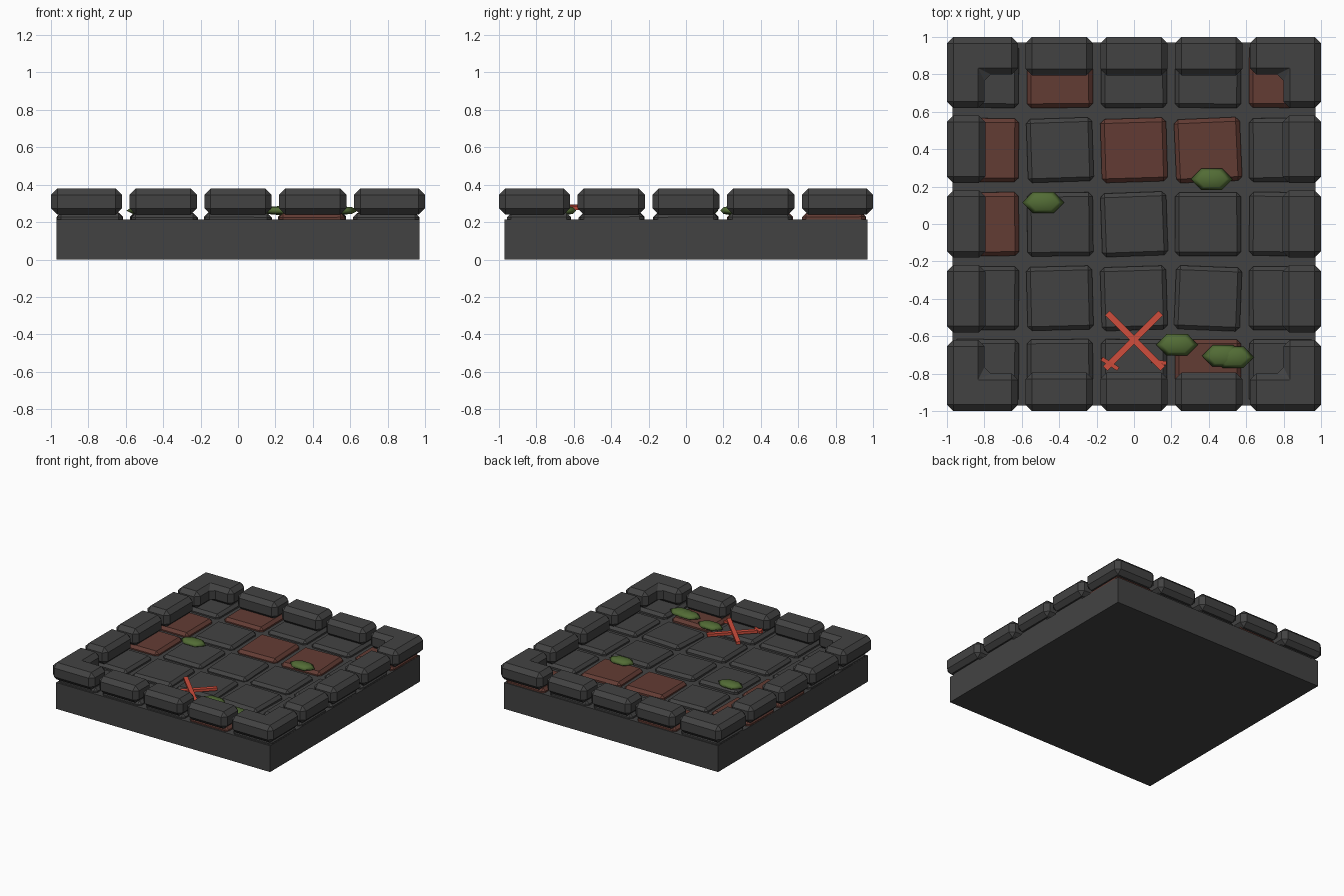
import bpy, bmesh, math, random
from mathutils import Matrix, Vector

if "Cube" in bpy.data.objects:
    bpy.data.objects.remove(bpy.data.objects["Cube"])

random.seed(4)


def material(name, rgb):
    m = bpy.data.materials.new(name)
    m.diffuse_color = (*rgb, 1)
    m.use_nodes = True
    m.node_tree.nodes["Principled BSDF"].inputs["Base Color"].default_value = m.diffuse_color
    return m


GREY = material("dark_stone", (0.055, 0.055, 0.055))
BRICK = material("brick_red", (0.125, 0.045, 0.034))
GREEN = material("moss_green", (0.085, 0.15, 0.036))
RED = material("bright_red", (0.62, 0.075, 0.045))


def finish(bm, name, mat):
    bmesh.ops.recalc_face_normals(bm, faces=bm.faces[:])
    me = bpy.data.meshes.new(name)
    bm.to_mesh(me)
    bm.free()
    me.materials.append(mat)
    ob = bpy.data.objects.new(name, me)
    bpy.context.collection.objects.link(ob)
    return ob


def prism(name, outline, z0, z1, bevel, mat):
    """Extruded outline with chamfered edges."""
    bm = bmesh.new()
    face = bm.faces.new([bm.verts.new((x, y, z0)) for x, y in outline])
    new = bmesh.ops.extrude_face_region(bm, geom=[face])["geom"]
    for v in new:
        if isinstance(v, bmesh.types.BMVert):
            v.co.z = z1
    bmesh.ops.recalc_face_normals(bm, faces=bm.faces[:])
    if bevel:
        bmesh.ops.bevel(bm, geom=bm.edges[:], offset=bevel, segments=1,
                        profile=0.5, affect='EDGES')
    return finish(bm, name, mat)


def rect(x0, x1, y0, y1):
    return [(x0, y0), (x1, y0), (x1, y1), (x0, y1)]


# Foundation slab
prism("base_slab", rect(-0.97, 0.97, -0.97, 0.97), 0, 0.215, 0, GREY)

# Paving blocks, slightly turned and tipped
brick_cells = {(1, 4), (4, 4), (0, 3), (2, 3), (3, 3), (0, 2), (3, 0)}
for col in range(5):
    for row in range(5):
        cx, cy = (col - 2) * 0.4, (row - 2) * 0.4
        edge = col in (0, 4) or row in (0, 4)
        cx -= 0.008 * (col - 2) / 2
        cy -= 0.008 * (row - 2) / 2
        if row == 0:
            cy += 0.006
        mat = BRICK if (col, row) in brick_cells else GREY
        h = 0.176
        ob = prism("paving_block", rect(-h, h, -h + 0.006, h - 0.006),
                   -0.113, 0.113, 0.022, mat)
        turn = math.radians(random.uniform(-0.6, 0.6) if edge else random.uniform(-2.5, 2.5))
        tip = [math.radians(random.uniform(*r)) for r in ((0.3, 1.6), (-0.8, 0.8))]
        if edge:
            tip = [t * 0.4 for t in tip]
        ob.data.transform(Matrix.Translation((cx, cy, 0.136))
                          @ Matrix.Rotation(turn, 4, 'Z')
                          @ Matrix.Rotation(tip[0], 4, 'X')
                          @ Matrix.Rotation(tip[1], 4, 'Y'))

# Raised rim: one corner stone and three straight stones on each side
corner = [(-1, -1), (-0.62, -1), (-0.62, -0.8), (-0.8, -0.8), (-0.8, -0.62), (-1, -0.62)]
for side in range(4):
    turn = Matrix.Rotation(side * math.pi / 2, 4, 'Z')
    stones = [prism("rim_corner", corner, 0.24, 0.38, 0.034, GREY)]
    for x in (-0.4, 0, 0.4):
        stones.append(prism("rim_stone", rect(x - 0.18, x + 0.18, -1, -0.795),
                            0.24, 0.38, 0.034, GREY))
    for ob in stones:
        ob.data.transform(turn)

# Moss clumps
for x, y in ((-0.485, 0.115), (0.415, 0.24), (0.23, -0.645), (0.475, -0.705), (0.53, -0.712)):
    bm = bmesh.new()
    bmesh.ops.create_uvsphere(
        bm, u_segments=6, v_segments=4, radius=1,
        matrix=Matrix.Translation((x, y, 0.262))
        @ Matrix.Diagonal((0.112, 0.066, 0.025, 1)) @ Matrix.Rotation(math.pi / 6, 4, 'Z'))
    ob = finish(bm, "moss_clump", GREEN)
    for p in ob.data.polygons:
        p.use_smooth = True


# Crossed red bars with short barbs
def bar(name, a, b, width, thick):
    a, b = Vector(a), Vector(b)
    d = b - a
    bm = bmesh.new()
    bmesh.ops.create_cube(bm, size=1)
    bm.transform(Matrix.Translation((a + b) / 2)
                 @ d.to_track_quat('X', 'Z').to_matrix().to_4x4()
                 @ Matrix.Diagonal((d.length, width, thick, 1)))
    finish(bm, name, RED)


for s in (-1, 1):
    z = 0.28 + 0.004 * s
    bar("cross_bar", (-0.143 * s, -0.475, z), (0.153 * s, -0.772, z), 0.034, 0.022)
bar("cross_barb", (-0.173, -0.72, 0.285), (-0.085, -0.775, 0.275), 0.022, 0.018)
bar("cross_barb", (0.095, -0.732, 0.285), (0.172, -0.745, 0.275), 0.022, 0.018)
